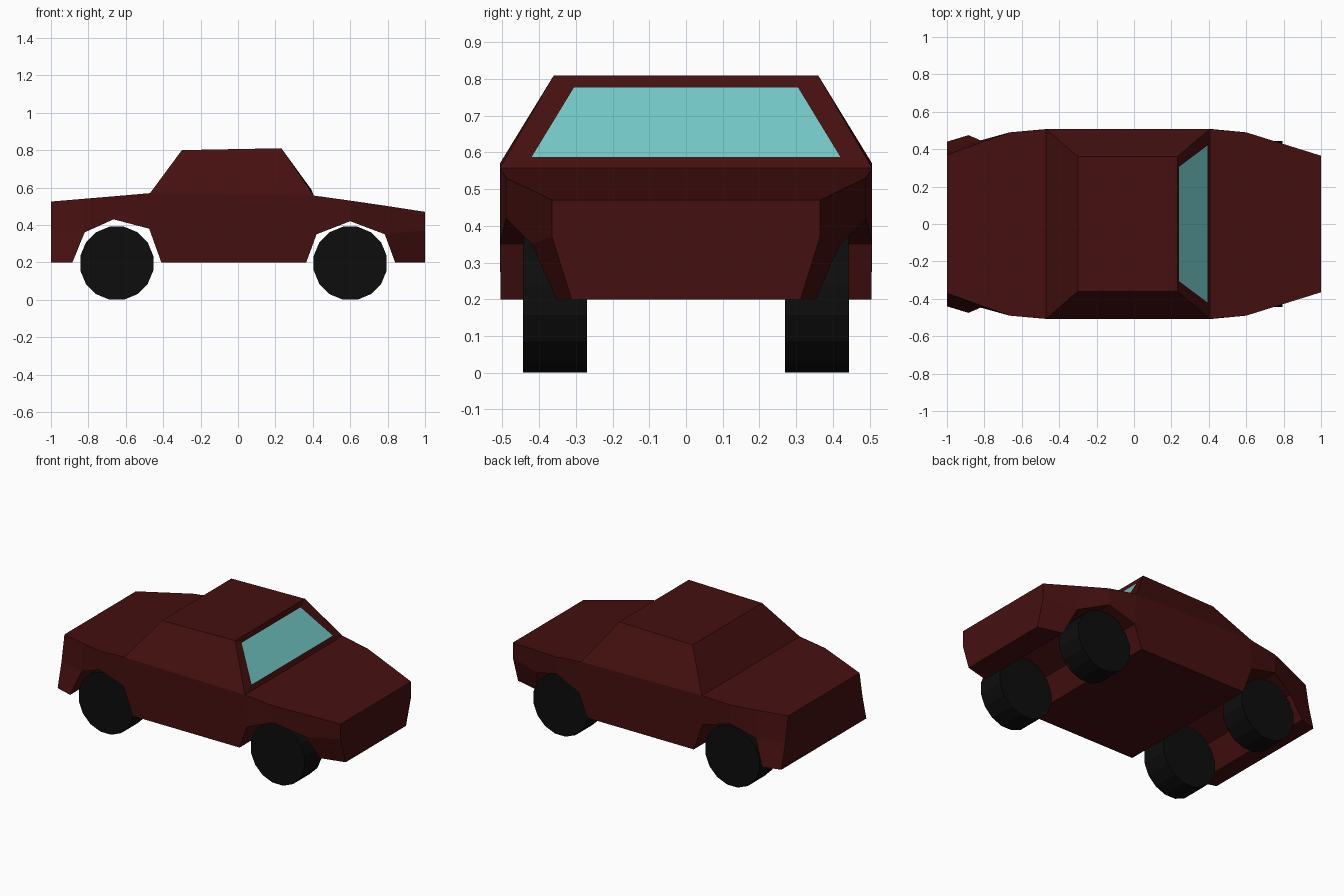
import bpy, bmesh, math

if "Cube" in bpy.data.objects:
    bpy.data.objects.remove(bpy.data.objects["Cube"])


def material(name, color):
    m = bpy.data.materials.new(name)
    m.diffuse_color = (*color, 1)
    m.use_nodes = True
    m.node_tree.nodes["Principled BSDF"].inputs["Base Color"].default_value = m.diffuse_color
    return m


def finish(bm, name, mat):
    me = bpy.data.meshes.new(name)
    bm.to_mesh(me)
    bm.free()
    me.materials.append(mat)
    ob = bpy.data.objects.new(name, me)
    bpy.context.collection.objects.link(ob)
    return ob


red = material("dark red paint", (0.06, 0.005, 0.005))
teal = material("teal glass", (0.17, 0.58, 0.57))
black = material("black rubber", (0.004, 0.004, 0.004))

# Body: side points as (x, half width, z), rear to front
top = [(-1, .37, .525), (-.82, .435, .54), (-.665, .49, .553), (-.47, .507, .57),
       (-.30, .36, .80), (.232, .36, .81),
       (.405, .507, .557), (.60, .49, .53), (.785, .432, .503), (1, .365, .47)]
low = [(-1, .44, .20), (-.885, .475, .20), (-.82, .447, .36), (-.665, .49, .43),
       (-.475, .507, .38), (-.41, .505, .20), (.365, .505, .20), (.42, .507, .35),
       (.60, .49, .42), (.785, .42, .35), (.84, .353, .20), (1, .312, .20)]
mid_rear, mid_front = (-1, .40, .36), (1, .365, .37)
glass = [(.393, .42, .588), (.24, .305, .777)]

bm = bmesh.new()


def row(points, side):
    return [bm.verts.new((x, side * y, z)) for x, y, z in points]


sides = []
for s in (-1, 1):
    t, l = row(top, s), row(low, s)
    (r, f), g = row([mid_rear, mid_front], s), row(glass, s)
    panels = [
        [t[0], t[1], l[2], r], [r, l[2], l[1], l[0]],            # rear quarter
        [t[1], t[2], l[3], l[2]], [t[2], t[3], l[4], l[3]],      # rear arch
        [t[3], t[6], l[7], l[6], l[5], l[4]],                    # door
        [t[3], t[4], t[5], t[6]],                                # cabin side
        [t[6], t[7], l[8], l[7]], [t[7], t[8], l[9], l[8]],      # front arch
        [t[8], t[9], f, l[9]], [l[9], f, l[11], l[10]],          # front wing
        [t[5], t[6], g[0], g[1]],                                # windscreen pillar
    ]
    for p in panels:
        bm.faces.new(p)
    sides.append((t + [f] + l[::-1] + [r], g))

# Panels that cross the car from side to side
(a, ga), (b, gb) = sides
for i in range(len(a)):
    j = (i + 1) % len(a)
    if i == 5:  # windscreen frame
        bm.faces.new([a[5], b[5], gb[1], ga[1]])
        bm.faces.new([a[6], b[6], gb[0], ga[0]])
    else:
        bm.faces.new([a[i], a[j], b[j], b[i]])
bmesh.ops.recalc_face_normals(bm, faces=bm.faces)
finish(bm, "car_body", red)

# Windscreen
bm = bmesh.new()
(x0, y0, z0), (x1, y1, z1) = glass
bm.faces.new([bm.verts.new(p) for p in
              [(x0, -y0, z0), (x0, y0, z0), (x1, y1, z1), (x1, -y1, z1)]])
finish(bm, "windscreen", teal)

# Wheels
for x, end in ((-.648, "rear"), (.60, "front")):
    for s, side in ((-1, "right"), (1, "left")):
        bpy.ops.mesh.primitive_cylinder_add(
            vertices=16, radius=.199, depth=.175,
            location=(x, s * .357, .1955),
            rotation=(math.pi / 2, math.pi / 16, 0))
        wheel = bpy.context.object
        wheel.name = f"{end}_{side}_wheel"
        wheel.data.materials.append(black)
